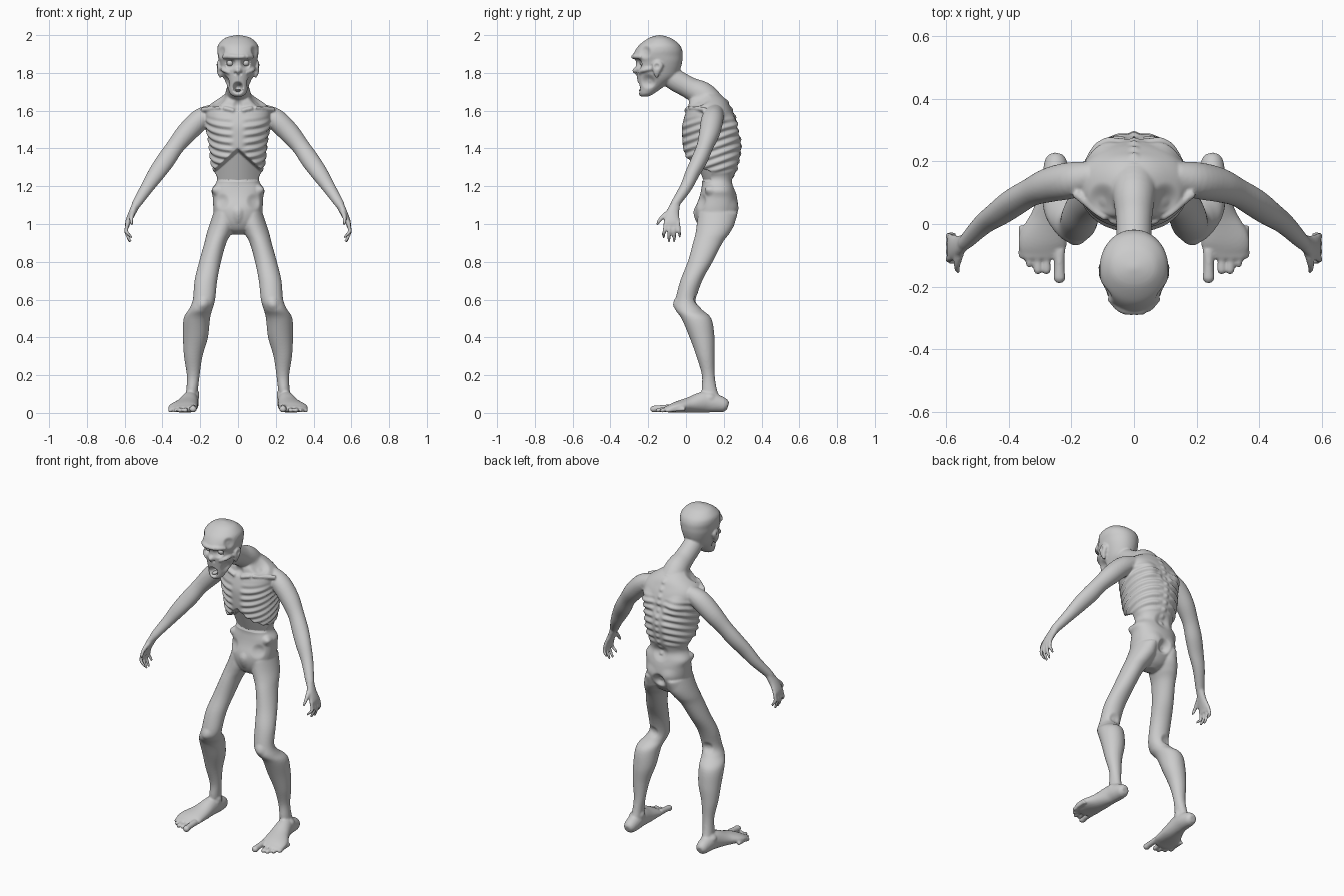
import bpy, bmesh, math
from mathutils import Vector

SEG = 32
bm = bmesh.new()


def spline(pts, n):
    """Catmull-Rom through rows of any length."""
    out = []
    for i in range(len(pts) - 1):
        a, b, c, d = (pts[max(i - 1, 0)], pts[i], pts[i + 1], pts[min(i + 2, len(pts) - 1)])
        for k in range(n):
            t = k / n
            out.append([0.5 * (2 * q + (r - p) * t + (2 * p - 5 * q + 4 * r - s) * t * t
                               + (3 * q - p - 3 * r + s) * t ** 3) for p, q, r, s in zip(a, b, c, d)])
    return out + [list(pts[-1])]


def tube(pts, flat=False, mirror=True, power=2.0, seg=SEG):
    """Closed loft; each row is x, y, z, half width, half depth."""
    rows = spline(pts, 5)
    for side in ((1, -1) if mirror else (1,)):
        rings = []
        for i, (x, y, z, ra, rb) in enumerate(rows):
            d = Vector(rows[min(i + 1, len(rows) - 1)][:3]) - Vector(rows[max(i - 1, 0)][:3])
            d = Vector((0, 0, 1)) if flat else d.normalized()
            ref = Vector((0, 1, 0)) if abs(d.x) > 0.9 else Vector((1, 0, 0))
            u = (ref - d * ref.dot(d)).normalized()
            w = d.cross(u)
            ring = []
            for k in range(seg):
                c, s = math.cos(2 * math.pi * k / seg), math.sin(2 * math.pi * k / seg)
                c = math.copysign(abs(c) ** (2 / power), c)
                s = math.copysign(abs(s) ** (2 / power), s)
                p = Vector((x, y, z)) + u * c * max(ra, .003) + w * s * max(rb, .003)
                ring.append(bm.verts.new((p.x * side, p.y, p.z)))
            rings.append(ring)
        for a, b in zip(rings, rings[1:]):
            for k in range(seg):
                j = (k + 1) % seg
                bm.faces.new((a[k], a[j], b[j], b[k]))
        bm.faces.new(rings[0])
        bm.faces.new(rings[-1])


def stack(rows, power):
    """Central part from rows of z, front y, back y, half width."""
    tube([(0, (f + b) / 2, z, w, (b - f) / 2) for z, f, b, w in rows], True, False, power, 64)


# torso and pelvis
stack([(1.70, .06, .16, .05), (1.66, .02, .21, .11), (1.62, .01, .235, .16), (1.58, -.005, .255, .175),
       (1.52, -.02, .275, .17), (1.46, -.02, .285, .158), (1.40, -.015, .29, .15), (1.34, 0, .28, .145),
       (1.29, .025, .268, .132), (1.25, .075, .255, .112), (1.22, .085, .25, .115), (1.18, .08, .26, .14),
       (1.14, .07, .27, .133), (1.08, .05, .275, .13), (1.02, .055, .255, .12), (.97, .08, .22, .08),
       (.945, .12, .18, .03)], 2.25)
# head
stack([(1.675, -.24, -.2, .02), (1.69, -.25, -.17, .042), (1.74, -.255, -.10, .062), (1.78, -.26, -.05, .078),
       (1.82, -.265, -.03, .09), (1.86, -.265, -.02, .10), (1.89, -.28, -.018, .106), (1.92, -.268, -.02, .11),
       (1.95, -.245, -.035, .104), (1.98, -.205, -.072, .076), (1.993, -.175, -.105, .045),
       (2.0, -.145, -.135, .008)], 2.1)
# neck
tube([(0, .14, 1.60, .09, .09), (0, .09, 1.68, .07, .072), (0, .02, 1.72, .058, .058),
      (0, -.06, 1.765, .055, .058), (0, -.11, 1.81, .05, .055)], mirror=False)
# brow ridge
tube([(-.08, -.235, 1.885, .01, .01), (-.04, -.272, 1.887, .013, .013), (0, -.28, 1.885, .011, .011),
      (.04, -.272, 1.887, .013, .013), (.08, -.235, 1.885, .01, .01)], mirror=False, seg=12)
# ears
tube([(.092, -.155, 1.775, .006, .008), (.098, -.155, 1.80, .012, .018), (.102, -.15, 1.835, .013, .03),
      (.102, -.15, 1.855, .01, .022), (.1, -.15, 1.866, .005, .008)], True, seg=16)
# cheekbones
tube([(.088, -.17, 1.825, .008, .008), (.075, -.222, 1.815, .012, .012), (.045, -.25, 1.80, .006, .006)], seg=12)
# collar bones
tube([(.02, -.0, 1.60, .011, .011), (.09, .02, 1.615, .011, .011), (.19, .1, 1.605, .014, .014)], seg=12)
# arms
tube([(.13, .155, 1.59, .045, .045), (.198, .14, 1.555, .056, .058), (.27, .125, 1.485, .055, .055),
      (.332, .10, 1.41, .047, .044), (.382, .07, 1.338, .049, .043), (.43, .035, 1.27, .045, .038),
      (.48, 0, 1.195, .035, .032), (.535, -.055, 1.11, .025, .024), (.545, -.062, 1.09, .02, .024)])
# palms
tube([(.53, -.05, 1.12, .022, .022), (.56, -.07, 1.06, .019, .034), (.582, -.075, 1.01, .015, .043),
      (.586, -.075, .985, .010, .04)])
# fingers and thumb
for by, ty, tz, tx in ((-.108, -.118, .928, .56), (-.086, -.09, .905, .568),
                       (-.063, -.062, .905, .572), (-.042, -.034, .93, .572)):
    tube([(.583, by, 1.01, .011, .011), (.592, (by + ty) / 2, .965, .010, .010),
          (.584, ty, .935 if tz < .92 else .95, .009, .009), (tx, ty, tz, .007, .007)], seg=12)
tube([(.55, -.075, 1.075, .015, .015), (.562, -.115, 1.045, .013, .013), (.565, -.14, 1.02, .010, .010),
      (.56, -.152, .995, .007, .007)], seg=12)
# legs
tube([(.07, .165, 1.06, .06, .10), (.08, .157, 1.0, .07, .10), (.10, .14, .95, .066, .09),
      (.12, .115, .9, .058, .078), (.148, .075, .8, .058, .066), (.17, .028, .7, .06, .058),
      (.18, 0, .6, .059, .056), (.197, .012, .55, .062, .07), (.218, .055, .5, .07, .079),
      (.225, .085, .4, .066, .066), (.237, .103, .3, .049, .048), (.237, .118, .2, .034, .034),
      (.243, .124, .12, .031, .041), (.248, .14, .05, .036, .05)], True)
# feet
tube([(.25, .222, .035, .02, .02), (.25, .205, .04, .034, .036), (.25, .16, .05, .042, .048),
      (.255, .10, .058, .046, .056), (.27, .02, .042, .06, .042), (.29, -.05, .031, .077, .029),
      (.293, -.09, .022, .072, .02), (.293, -.11, .02, .06, .014)])
# toes
for x, tip, r in ((.238, -.182, .02), (.279, -.155, .014), (.307, -.155, .014), (.334, -.132, .013), (.357, -.105, .013)):
    tube([(x, tip + .1, r + .008, r * .9, r * .9), (x, tip + .035, r + .004, r * .85, r * .85),
          (x, tip + .008, r, r, r * .9), (x, tip - .006, r * .9, r * .5, r * .5)], seg=12)
# groin
tube([(0, .10, 1.12, .03, .03), (0, .075, 1.07, .038, .035), (0, .09, 1.01, .035, .035), (0, .13, .96, .02, .03)], True, False)

bmesh.ops.recalc_face_normals(bm, faces=bm.faces)
mesh = bpy.data.meshes.new("body")
bm.to_mesh(mesh)
bm.free()
body = bpy.data.objects.new("body", mesh)
bpy.context.collection.objects.link(body)
bpy.context.view_layer.objects.active = body
body.select_set(True)
rem = body.modifiers.new("fuse", 'REMESH')
rem.mode, rem.voxel_size = 'VOXEL', .006
smo = body.modifiers.new("relax", 'SMOOTH')
smo.factor, smo.iterations = .5, 4
for m in ("fuse", "relax"):
    bpy.ops.object.modifier_apply(modifier=m)

# sculpting brushes, mirrored in x: centre, radius, push
BRUSHES = [
    ((.042, -.255, 1.85), .034, (0, .03, 0)),      # eye sockets
    ((0, -.265, 1.81), .028, (0, -.018, 0)),       # nose
    ((.013, -.265, 1.795), .013, (0, .012, .004)), # nostrils
    ((0, -.255, 1.722), .034, (0, .06, 0)),        # mouth
    ((.065, -.2, 1.755), .045, (-.014, .008, 0)),  # cheeks
    ((.085, -.215, 1.91), .04, (-.01, .006, 0)),   # temples
    ((.116, -.155, 1.835), .02, (-.008, 0, 0)),    # ear hollows
    ((.10, .07, 1.66), .065, (0, .0, -.022)),      # collar hollows
    ((0, .0, 1.63), .035, (0, .012, 0)),           # throat pit
    ((.11, .26, 1.53), .075, (0, .014, 0)),        # shoulder blades
    ((0, .28, 1.5), .045, (0, -.01, 0)),           # spine furrow
    ((0, .255, 1.22), .06, (0, -.012, 0)),
    ((0, .27, 1.05), .05, (0, -.025, 0)),          # seat cleft
    ((.07, .27, 1.07), .07, (0, .008, 0)),
    ((.135, .11, 1.185), .045, (.012, -.014, .004)), # hip crests
    ((.09, .07, 1.12), .05, (0, .012, 0)),         # groin hollows
    ((.185, -.05, .58), .04, (0, -.008, 0)),       # knees
    ((.19, .06, .6), .04, (0, -.01, 0)),
    ((.275, .13, .085), .03, (.008, 0, 0)),        # ankles
    ((.213, .12, .095), .03, (-.008, 0, 0)),
]


def ease(t):
    t = min(max(t, 0), 1)
    return t * t * (3 - 2 * t)


normals = [v.normal.copy() for v in mesh.vertices]
for v, n in zip(mesh.vertices, normals):
    x, y, z = v.co
    ax, sx = abs(x), (1 if x >= 0 else -1)
    dx = dy = dz = 0
    for (cx, cy, cz), r, (px, py, pz) in BRUSHES:
        if abs(z - cz) < r and abs(y - cy) < r:
            d = math.sqrt((ax - cx) ** 2 + (y - cy) ** 2 + (z - cz) ** 2)
            if d < r:
                f = ease(1.25 * (1 - d / r))
                dx, dy, dz = dx + px * f * sx, dy + py * f, dz + pz * f
    if 1.23 < z < 1.6 and ax < .18:
        # sunken belly below the rib arch
        cut = ease((1.405 - .9 * ax - z) / .025) if y < .15 else 0
        dy += cut * max(0, .03 + (1.40 - z) * .37 + ax * ax * 4 - y)
        # ribs
        amp = (1 - cut) * ease((z - 1.26) / .04) * ease((1.58 - z) / .06) * ease((.18 - ax) / .02) * ease((ax - .015) / .04)
        rib = .005 * amp * math.sin(2 * math.pi * (z - .35 * y) / .042)
        dx, dy, dz = dx + n.x * rib, dy + n.y * rib, dz + n.z * rib
    # backbone knobs
    if ax < .02 and y > .17 and 1.2 < z < 1.68:
        dy += .004 * (1 - ax / .02) * (1 + math.sin(2 * math.pi * z / .04))
    v.co = (x + dx, y + dy, max(z + dz, 0))
mesh.update()
bpy.ops.object.shade_smooth()


# eyes and tongue
def ball(name, loc, scale):
    bpy.ops.mesh.primitive_uv_sphere_add(segments=20, ring_count=12, radius=1, location=loc)
    o = bpy.context.object
    o.name, o.scale = name, scale
    bpy.ops.object.shade_smooth()


for s, name in ((1, "left_eye"), (-1, "right_eye")):
    ball(name, (s * .042, -.226, 1.852), (.018, .018, .017))
ball("tongue", (0, -.222, 1.708), (.015, .028, .008))
